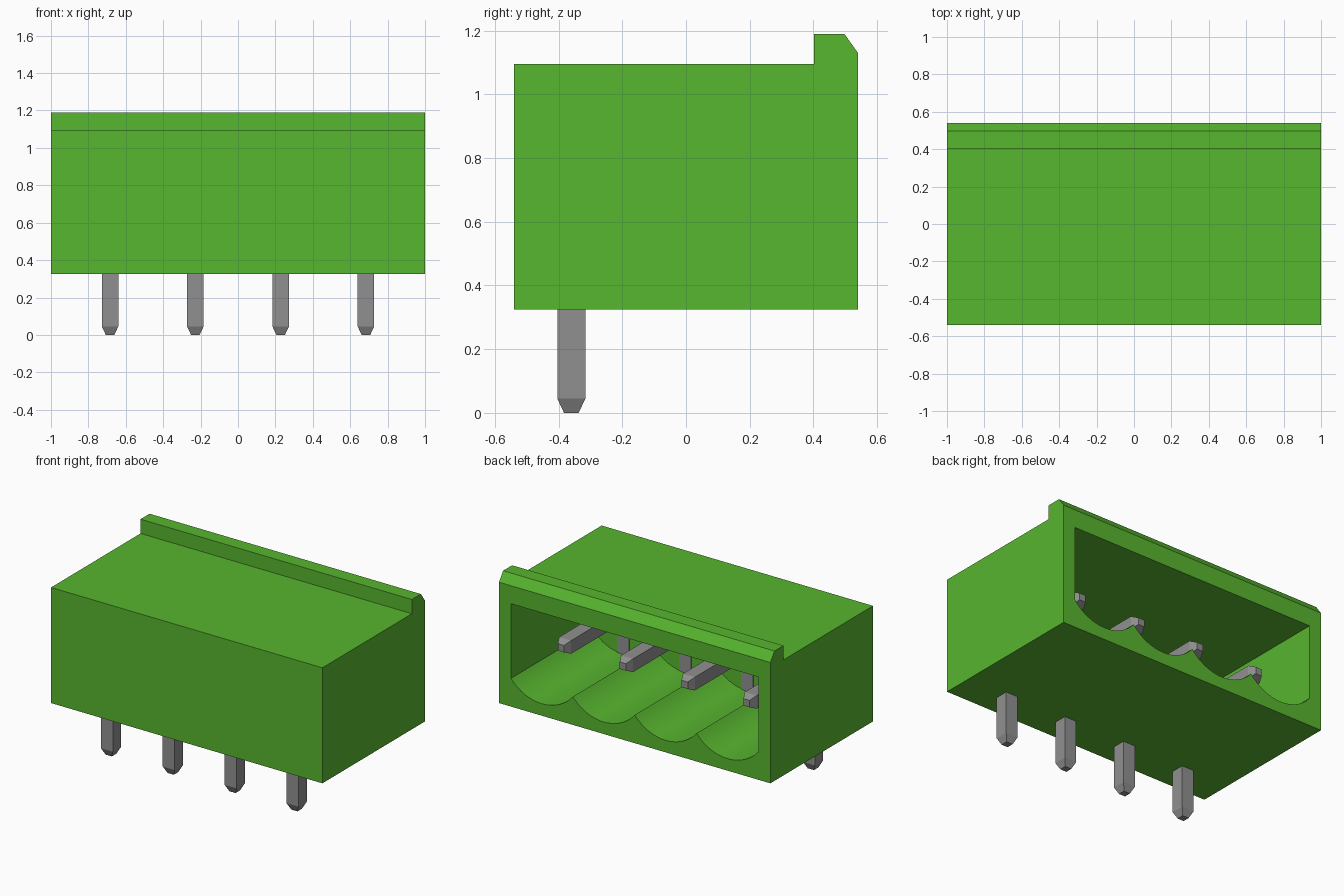
import bpy, bmesh, math

cube = bpy.data.objects.get("Cube")
if cube:
    bpy.data.objects.remove(cube, do_unlink=True)


def material(name, rgb, roughness):
    m = bpy.data.materials.new(name)
    m.use_nodes = True
    m.diffuse_color = (*rgb, 1)
    bsdf = next(n for n in m.node_tree.nodes if n.type == 'BSDF_PRINCIPLED')
    bsdf.inputs["Base Color"].default_value = (*rgb, 1)
    bsdf.inputs["Roughness"].default_value = roughness
    return m


green = material("green plastic", (0.097, 0.465, 0.029), 0.5)
grey = material("grey metal", (0.28, 0.28, 0.28), 0.5)


def loft(name, rings, mat):
    """Solid through a list of rings with equal point counts, capped at both ends."""
    bm = bmesh.new()
    loops = [[bm.verts.new(p) for p in ring] for ring in rings]
    n = len(loops[0])
    for a, b in zip(loops, loops[1:]):
        for i in range(n):
            j = (i + 1) % n
            bm.faces.new((a[i], a[j], b[j], b[i]))
    bm.faces.new(loops[0])
    bm.faces.new(loops[-1])
    bmesh.ops.recalc_face_normals(bm, faces=bm.faces[:])
    mesh = bpy.data.meshes.new(name)
    bm.to_mesh(mesh)
    bm.free()
    mesh.materials.append(mat)
    obj = bpy.data.objects.new(name, mesh)
    bpy.context.collection.objects.link(obj)
    return obj


PITCH = 0.456
PIN_X = [(i - 1.5) * PITCH for i in range(4)]
AXIS_Z = 0.70          # height of the contacts and of the scallop centres

# Housing: side profile with a chamfered lip, extruded across the width
profile = [(-0.54, 0.325), (0.54, 0.325), (0.54, 1.13), (0.497, 1.19),
           (0.402, 1.19), (0.402, 1.095), (-0.54, 1.095)]
housing = loft("housing", [[(x, y, z) for y, z in profile] for x in (-1, 1)], green)

# Socket: flat ceiling, four scallops in the floor, open at the back
radius, steps = 0.295, 16
half = math.asin(PITCH / 2 / radius)
outline = [(-2 * PITCH, 1.01)]
for k, cx in enumerate(PIN_X):
    for s in range(0 if k == 0 else 1, steps + 1):
        a = -half + 2 * half * s / steps
        outline.append((cx + radius * math.sin(a), AXIS_Z - radius * math.cos(a)))
outline.append((2 * PITCH, 1.01))
cutter = loft("socket_cutter", [[(x, y, z) for x, z in outline] for y in (-0.32, 0.7)], green)
cutter.hide_render = True

cut = housing.modifiers.new("socket", 'BOOLEAN')
cut.operation = 'DIFFERENCE'
cut.solver = 'EXACT'
cut.object = cutter
bpy.ops.object.select_all(action='DESELECT')
bpy.context.view_layer.objects.active = housing
housing.select_set(True)
bpy.ops.object.modifier_apply(modifier=cut.name)
bpy.data.objects.remove(cutter, do_unlink=True)
bpy.ops.object.shade_smooth_by_angle(angle=math.radians(30))

# Pins: square right-angle wire, mitred at the bend and tapered at both tips
H, T = 0.044, 0.023    # half widths of wire and tip
LEG_Y, TIP_Y = -0.36, 0.34
sections = [            # half width, outer (y, z), inner (y, z)
    (T, (LEG_Y - T, 0), (LEG_Y + T, 0)),
    (H, (LEG_Y - H, 0.045), (LEG_Y + H, 0.045)),
    (H, (LEG_Y - H, AXIS_Z + H), (LEG_Y + H, AXIS_Z - H)),
    (H, (TIP_Y - 0.045, AXIS_Z + H), (TIP_Y - 0.045, AXIS_Z - H)),
    (T, (TIP_Y, AXIS_Z + T), (TIP_Y, AXIS_Z - T)),
]
for i, x in enumerate(PIN_X, 1):
    loft(f"pin_{i}", [[(x - w, *o), (x + w, *o), (x + w, *n), (x - w, *n)]
                      for w, o, n in sections], grey)
